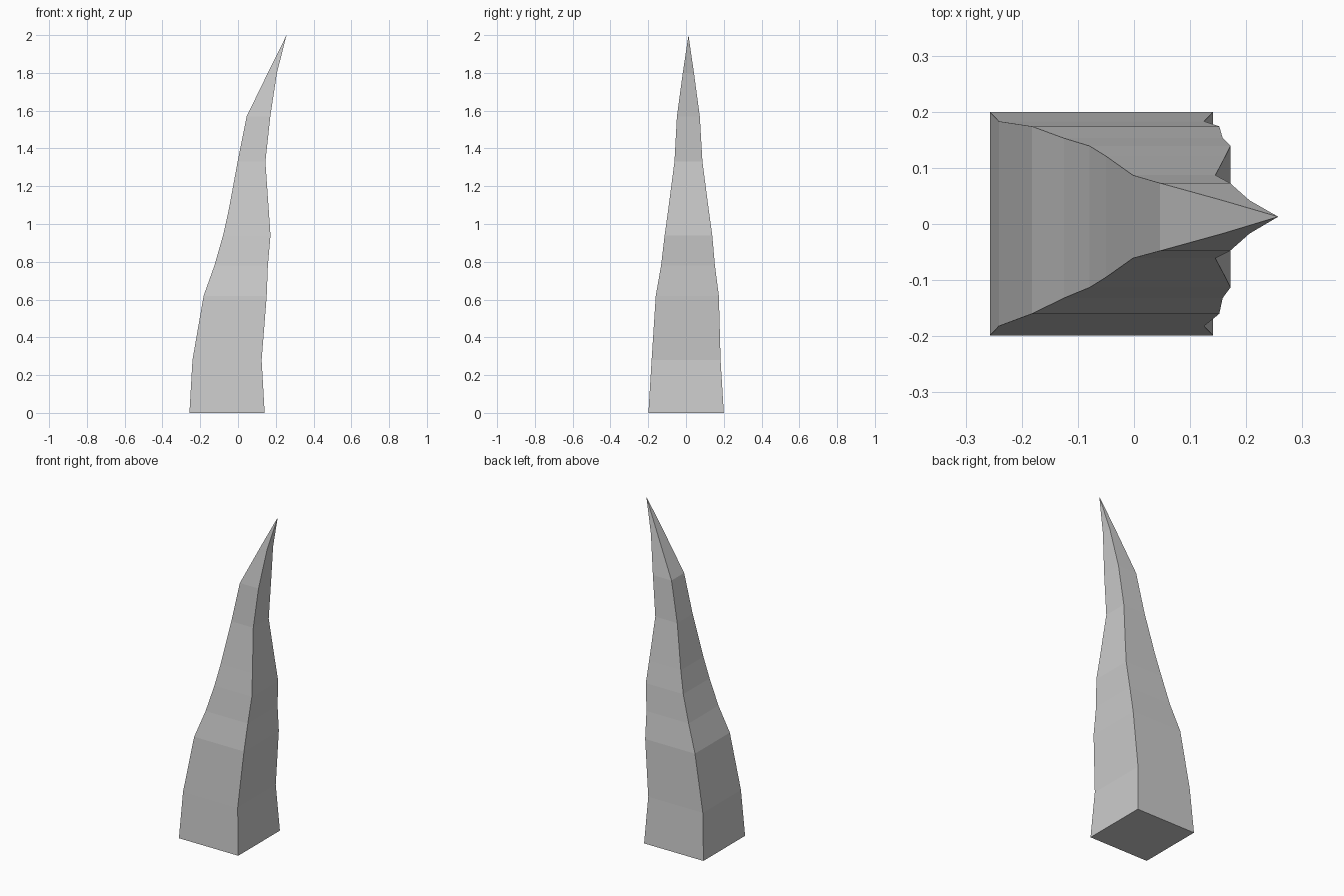
import bpy, bmesh

if "Cube" in bpy.data.objects:
    bpy.data.objects.remove(bpy.data.objects["Cube"])

# Rectangular cross-sections: z, x min, x max, y min, y max
sections = [
    (0.00, -0.257, 0.141, -0.199, 0.200),
    (0.28, -0.241, 0.125, -0.182, 0.183),
    (0.62, -0.182, 0.152, -0.160, 0.174),
    (0.78, -0.125, 0.158, -0.132, 0.153),
    (0.94, -0.079, 0.172, -0.113, 0.139),
    (1.07, -0.050, 0.163, -0.095, 0.121),
    (1.33, -0.002, 0.145, -0.061, 0.087),
    (1.57, 0.046, 0.171, -0.048, 0.073),
    (1.80, 0.158, 0.206, -0.017, 0.042),
]
tip_point = (0.257, 0.013, 2.0)

# Loft the square spike through the sections
bm = bmesh.new()
rings = [[bm.verts.new(p) for p in
          ((x0, y0, z), (x1, y0, z), (x1, y1, z), (x0, y1, z))]
         for z, x0, x1, y0, y1 in sections]
bm.faces.new(rings[0][::-1])
for low, high in zip(rings, rings[1:]):
    for i in range(4):
        j = (i + 1) % 4
        bm.faces.new((low[i], low[j], high[j], high[i]))

# Close to a pointed tip
tip = bm.verts.new(tip_point)
for i in range(4):
    bm.faces.new((rings[-1][i], rings[-1][(i + 1) % 4], tip))

bmesh.ops.recalc_face_normals(bm, faces=bm.faces)
mesh = bpy.data.meshes.new("curved_spike")
bm.to_mesh(mesh)
bm.free()
bpy.context.collection.objects.link(bpy.data.objects.new("curved_spike", mesh))
